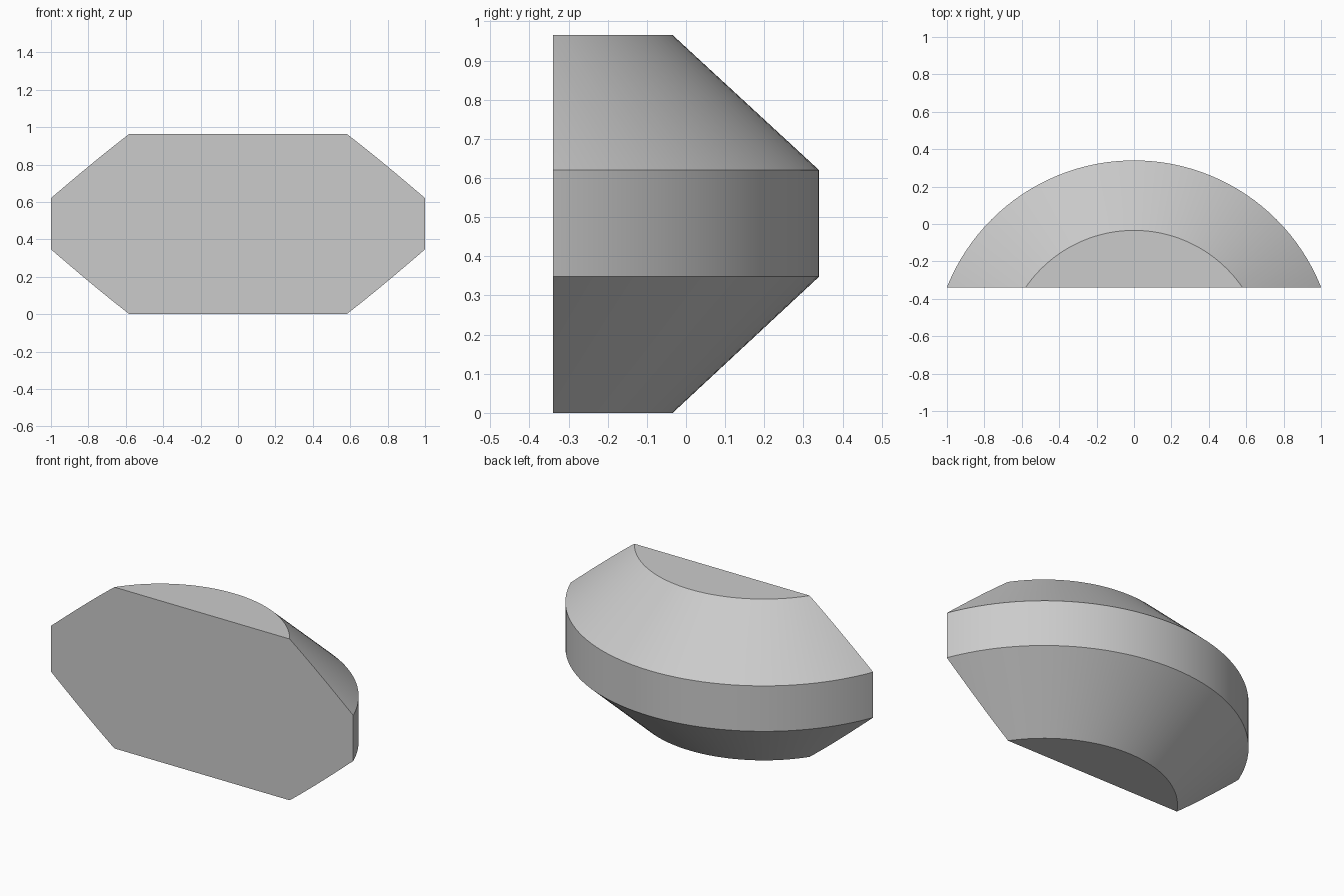
import bpy, bmesh, math
from mathutils import Vector

if "Cube" in bpy.data.objects:
    bpy.data.objects.remove(bpy.data.objects["Cube"], do_unlink=True)

AXIS_Y, FRONT_Y = -0.737, -0.34
HEIGHT, BAND_LOW, BAND_HIGH = 0.965, 0.348, 0.62
R_BAND, R_END = 1.077, 0.703

# Bevelled drum profile turned around an axis in front of the body
bm = bmesh.new()
centre = Vector((0, AXIS_Y, 0))
profile = [(0, 0), (R_END, 0), (R_BAND, BAND_LOW),
           (R_BAND, BAND_HIGH), (R_END, HEIGHT), (0, HEIGHT)]
verts = [bm.verts.new(centre + Vector((0, r, z))) for r, z in profile]
edges = [bm.edges.new(pair) for pair in zip(verts, verts[1:])]
bmesh.ops.spin(bm, geom=verts + edges, cent=centre, axis=(0, 0, 1),
               angle=math.tau, steps=128)
bmesh.ops.remove_doubles(bm, verts=bm.verts, dist=1e-4)

# Slice off the front and close it with a flat face
cut = bmesh.ops.bisect_plane(bm, geom=bm.verts[:] + bm.edges[:] + bm.faces[:],
                             plane_co=(0, FRONT_Y, 0), plane_no=(0, -1, 0),
                             clear_outer=True)
rim = [e for e in cut["geom_cut"] if isinstance(e, bmesh.types.BMEdge)]
bmesh.ops.edgeloop_fill(bm, edges=rim)

# Merge the flat ends into single faces
flat = [e for e in bm.edges if len(e.link_faces) == 2
        and e.calc_face_angle() < 1e-3
        and all(abs(f.normal.z) > 0.99 for f in e.link_faces)]
bmesh.ops.dissolve_edges(bm, edges=flat, use_verts=False)
bmesh.ops.recalc_face_normals(bm, faces=bm.faces)

mesh = bpy.data.meshes.new("bevelled_drum_segment")
bm.to_mesh(mesh)
bm.free()
body = bpy.data.objects.new("bevelled_drum_segment", mesh)
bpy.context.collection.objects.link(body)

# Plain grey material
grey = bpy.data.materials.new("light_grey")
grey.use_nodes = True
colour = (0.6, 0.6, 0.6, 1)
grey.diffuse_color = colour
grey.node_tree.nodes["Principled BSDF"].inputs["Base Color"].default_value = colour
mesh.materials.append(grey)

# Smooth curved walls with crisp rims
bpy.ops.object.select_all(action="DESELECT")
body.select_set(True)
bpy.context.view_layer.objects.active = body
bpy.ops.object.shade_smooth_by_angle(angle=math.radians(30))
